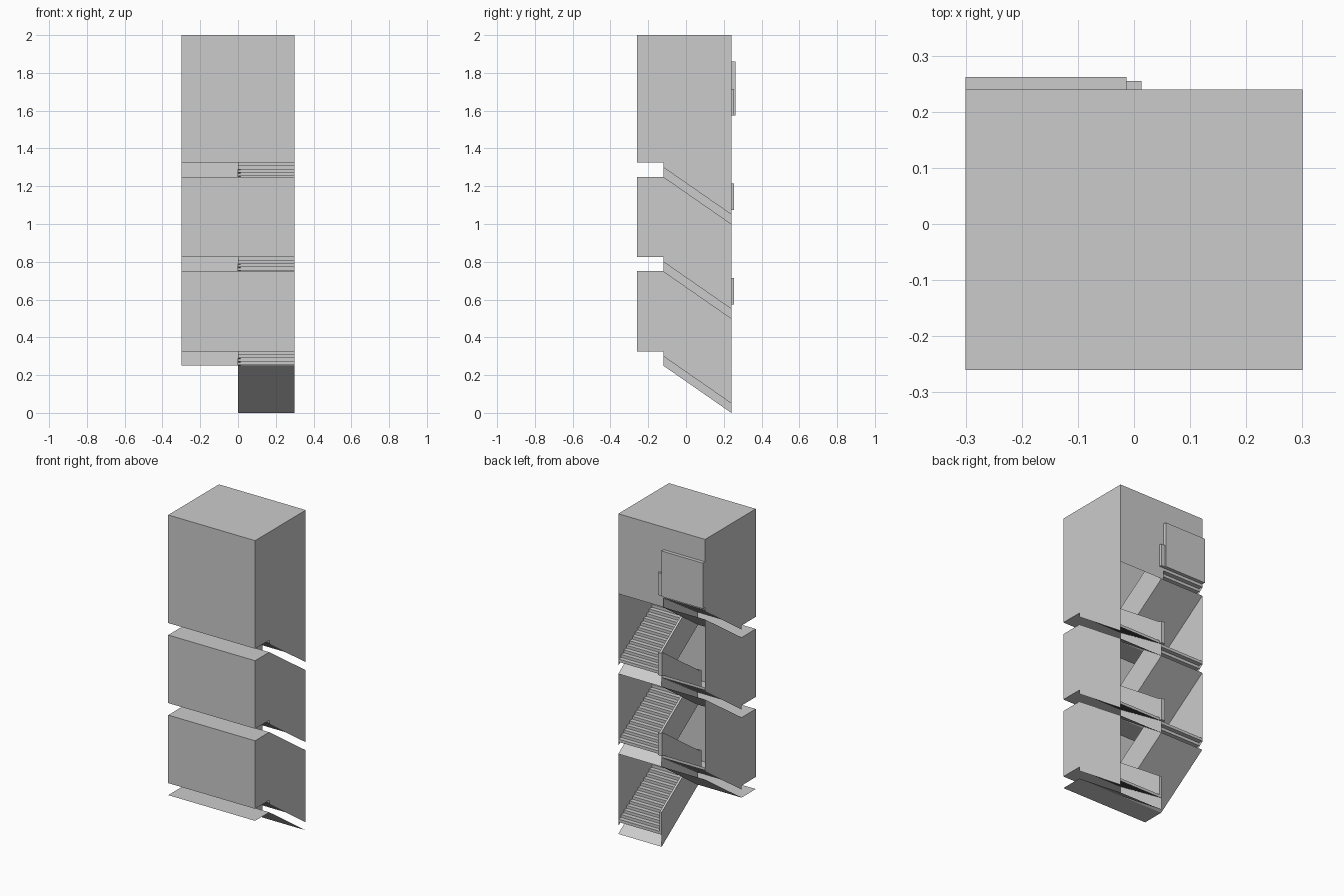
import bpy

cube = bpy.data.objects.get("Cube")
if cube:
    bpy.data.objects.remove(cube, do_unlink=True)

plaster = bpy.data.materials.new("plain_grey")
plaster.use_nodes = True
GREY = (0.6, 0.6, 0.6, 1)
plaster.diffuse_color = GREY
plaster.node_tree.nodes["Principled BSDF"].inputs["Base Color"].default_value = GREY

HALF = 0.3                       # half width
FRONT, LAND, BACK = -0.26, -0.12, 0.24
STOREY, RISE, SLAB = 0.5, 0.25, 0.075
RAIL, RAIL_W = 0.14, 0.0135
STEPS, TOP = 14, 2.0


def build(name, verts, faces):
    mesh = bpy.data.meshes.new(name)
    mesh.from_pydata(verts, [], faces)
    mesh.materials.append(plaster)
    obj = bpy.data.objects.new(name, mesh)
    bpy.context.collection.objects.link(obj)
    return obj


def strip(name, profile, x0, x1, closed=False):
    """Sweep a (y, z) profile along x; a closed one becomes a prism."""
    n = len(profile)
    verts = [(x, y, z) for x in (x0, x1) for y, z in profile]
    faces = [(i, (i + 1) % n, n + (i + 1) % n, n + i)
             for i in range(n if closed else n - 1)]
    if closed:
        faces += [tuple(reversed(range(n))), tuple(range(n, 2 * n))]
    return build(name, verts, faces)


def plate(name, profile, x):
    """Flat sheet across x, facing away from the middle."""
    order = range(len(profile))
    face = tuple(order) if x >= 0 else tuple(reversed(order))
    return build(name, [(x, y, z) for y, z in profile], [face])


def block(name, x0, x1, y0, y1, z0, z1):
    strip(name, [(y0, z0), (y1, z0), (y1, z1), (y0, z1)], x0, x1, True)


def steps(name, z_back, z_front, x0, x1):
    """Sawtooth of risers and treads running from the back to the landing."""
    depth = (BACK - LAND) / (STEPS - 1)
    rise = (z_front - z_back) / STEPS
    pts = [(BACK, z_back)]
    for i in range(STEPS):
        y = BACK - i * depth
        pts += [(y, z_back + (i + 1) * rise)]
        if i < STEPS - 1:
            pts += [(y - depth, z_back + (i + 1) * rise)]
    strip(name, pts, x0, x1)


def flight(name, z_back, z_front, x0, x1, rail0, rail1):
    """Sloped soffit, steps, stringer and solid balustrade of one flight."""
    strip(name + "_soffit", [(LAND, z_front), (BACK, z_back)], x0, x1)
    steps(name + "_steps", z_back + SLAB, z_front + SLAB, x0, x1)
    plate(name + "_stringer", [(LAND, z_front), (BACK, z_back),
          (BACK, z_back + SLAB), (LAND, z_front + SLAB)], 0)
    lo, hi = SLAB, SLAB + RAIL
    strip(name + "_balustrade", [(LAND, z_front + lo), (BACK, z_back + lo),
          (BACK, z_back + hi), (LAND, z_front + hi)], rail0, rail1, True)


def side_wall(name, base, z_back, x, last):
    """Side wall between the flight below and the flight above."""
    mid = base + RISE
    pts = [(FRONT, mid + SLAB), (LAND, mid + SLAB),
           (LAND, mid + 0.05), (BACK, z_back + 0.05)]
    if last:
        pts += [(BACK, TOP), (FRONT, TOP)]
    else:
        pts += [(BACK, z_back + STOREY), (LAND, mid + STOREY), (FRONT, mid + STOREY)]
    plate(name, pts, x)


# Three storeys, each with a lower flight, half landing and upper flight
for k in range(3):
    base = k * STOREY
    mid = base + RISE
    last = k == 2
    tag = f"_{k + 1}"
    flight("lower_flight" + tag, base, mid, 0, HALF, 0, RAIL_W)
    flight("upper_flight" + tag, base + STOREY, mid, -HALF, 0, -RAIL_W, 0)
    strip("landing_soffit" + tag, [(FRONT, mid), (LAND, mid)], -HALF, HALF)
    strip("landing_floor" + tag, [(LAND, mid + SLAB), (FRONT, mid + SLAB)], -HALF, HALF)
    strip("front_wall" + tag, [(FRONT, TOP if last else mid + STOREY),
          (FRONT, mid + SLAB)], -HALF, HALF)
    side_wall("left_wall" + tag, base, base, HALF, last)
    side_wall("right_wall" + tag, base, base + STOREY, -HALF, last)
    # Balustrade returns at both turns
    z = mid + SLAB
    block("landing_newel" + tag, -RAIL_W, RAIL_W, LAND - 0.015, LAND, z, z + RAIL)
    z = base + STOREY + SLAB
    block("floor_newel" + tag, -RAIL_W, RAIL_W, BACK, BACK + 0.015, z, z + RAIL)

# Roof and the upper back wall around the door opening
strip("roof", [(BACK, TOP), (FRONT, TOP)], -HALF, HALF)
door_z0, door_z1, door_y = 1.575, 1.86, 0.262
strip("back_wall", [(BACK, 1.5), (BACK, TOP)], -RAIL_W, HALF)
strip("door_lintel", [(BACK, door_z1), (BACK, TOP)], -HALF, -RAIL_W)

# Door recess, open towards the stairs
recess = [(BACK, door_z0), (door_y, door_z0), (door_y, door_z1), (BACK, door_z1)]
strip("door_recess", recess, -HALF, -RAIL_W)
plate("door_jamb_right", recess, -HALF)
plate("door_jamb_left", recess[::-1], -RAIL_W)
